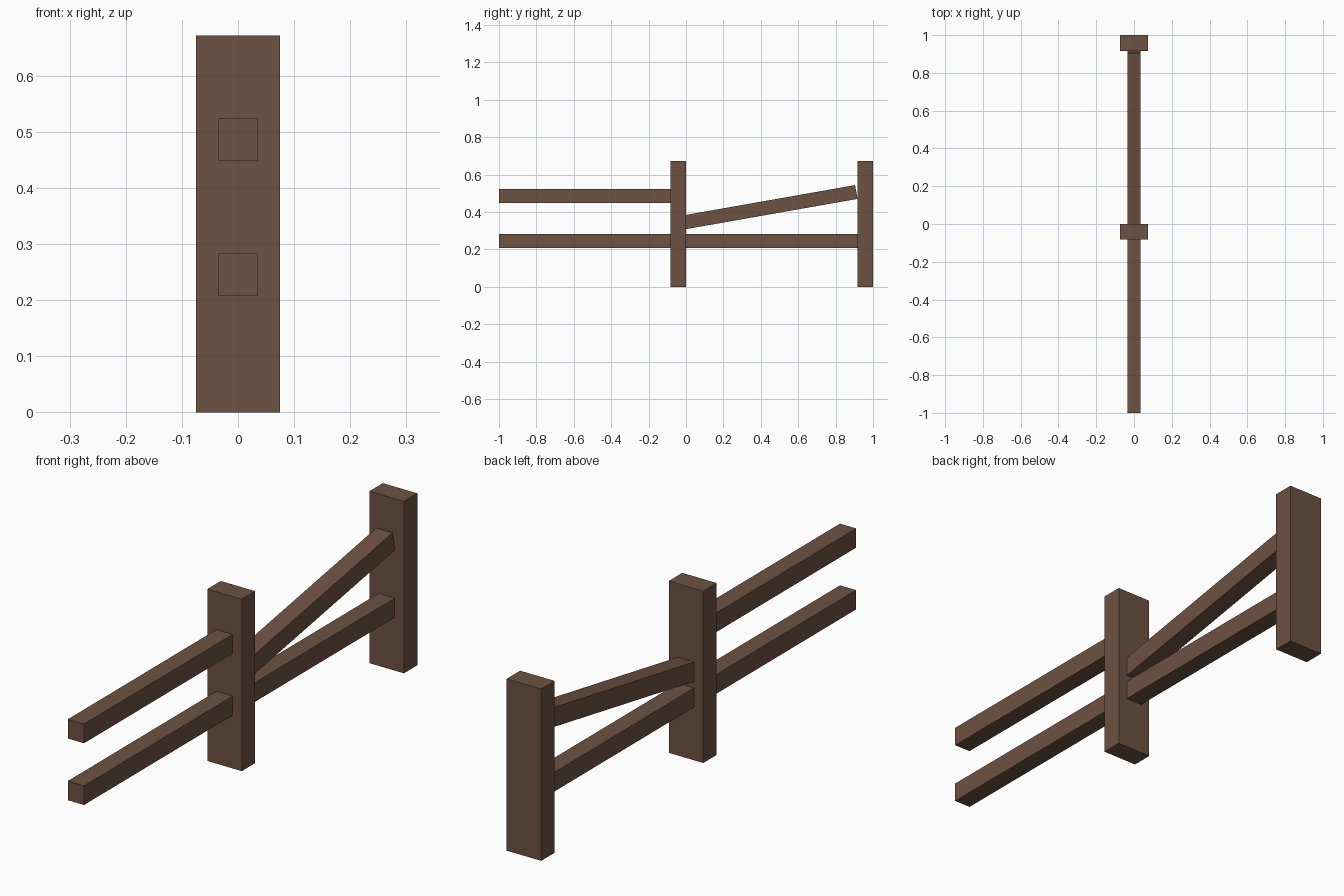
import bpy, bmesh
from math import radians, sin, cos
from mathutils import Matrix, Vector

if "Cube" in bpy.data.objects:
    bpy.data.objects.remove(bpy.data.objects["Cube"])

wood = bpy.data.materials.new("brown_wood")
wood.diffuse_color = (0.155, 0.085, 0.055, 1)
wood.use_nodes = True
wood.node_tree.nodes["Principled BSDF"].inputs["Base Color"].default_value = wood.diffuse_color


def beam(name, center, size, tilt=0.0):
    """Box of the given size, tilted about x."""
    bm = bmesh.new()
    bmesh.ops.create_cube(bm, size=1, matrix=Matrix.Diagonal((*size, 1)))
    mesh = bpy.data.meshes.new(name)
    bm.to_mesh(mesh)
    bm.free()
    mesh.materials.append(wood)
    obj = bpy.data.objects.new(name, mesh)
    obj.location = center
    obj.rotation_euler.x = tilt
    bpy.context.collection.objects.link(obj)
    return obj


POST_W, POST_D, POST_H = 0.149, 0.083, 0.671
RAIL_W, RAIL_H = 0.07, 0.075
LOW_Z, HIGH_Z = 0.245, 0.486
SPAN = 1 - POST_D

# Upright posts
for name, back in (("middle_post", 0), ("end_post", 1)):
    beam(name, (0, back - POST_D / 2, POST_H / 2), (POST_W, POST_D, POST_H))

# Level rails
for name, start, z in (("front_lower_rail", -1, LOW_Z),
                       ("front_upper_rail", -1, HIGH_Z),
                       ("back_lower_rail", 0, LOW_Z)):
    beam(name, (0, start + SPAN / 2, z), (RAIL_W, SPAN, RAIL_H))

# Slipped rail, placed by its lower edge
tilt = radians(10)
length = SPAN / cos(tilt)
along = Vector((0, cos(tilt), sin(tilt)))
up = Vector((0, -sin(tilt), cos(tilt)))
beam("back_slanted_rail", Vector((0, 0, 0.308)) + along * length / 2 + up * RAIL_H / 2,
     (RAIL_W, length, RAIL_H), tilt)
